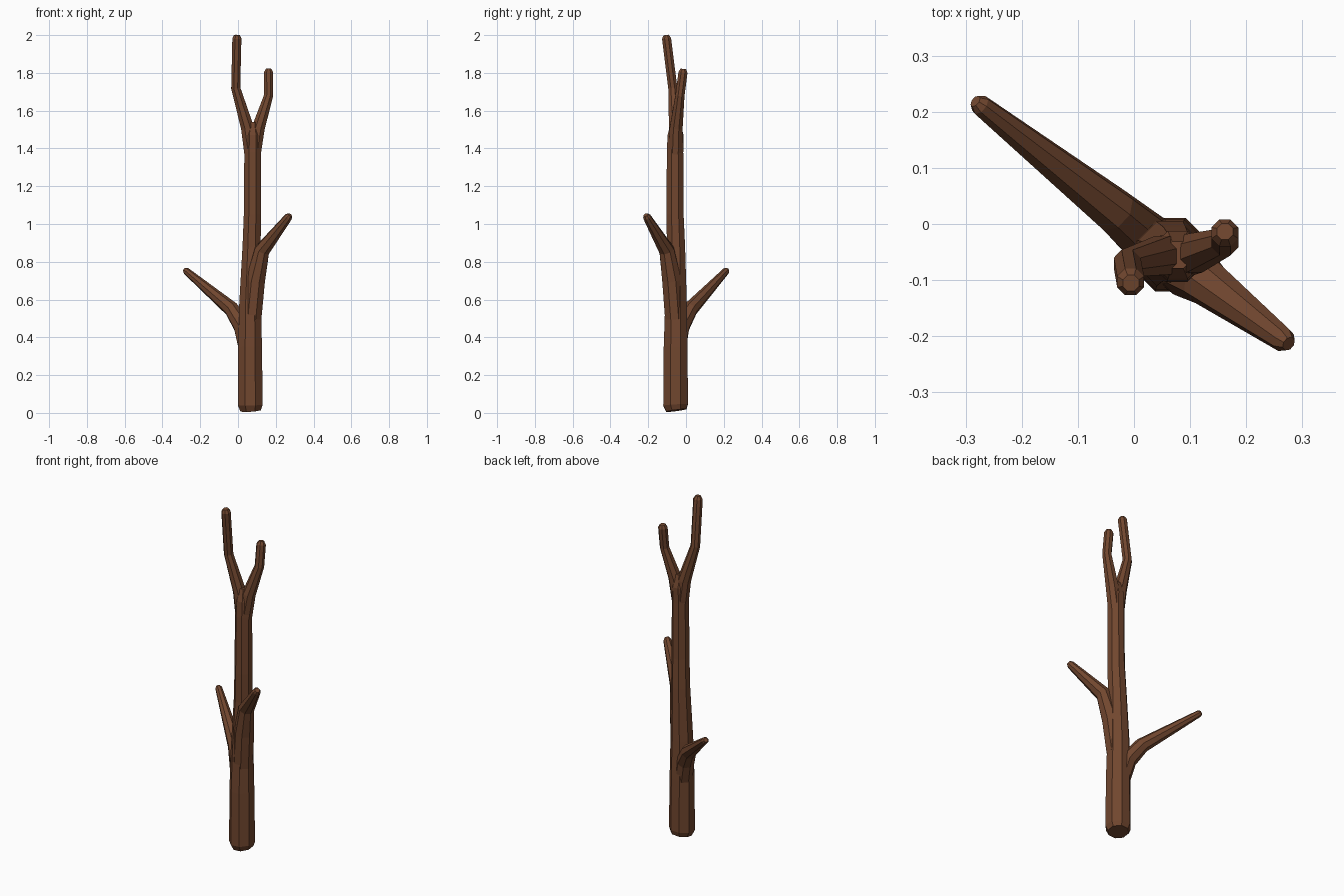
import bpy, bmesh, math
from mathutils import Vector

if "Cube" in bpy.data.objects:
    bpy.data.objects.remove(bpy.data.objects["Cube"])

SIDES = 8
bark = bpy.data.materials.new("bark")
bark.diffuse_color = (0.165, 0.062, 0.028, 1)
bark.use_nodes = True
bark.node_tree.nodes["Principled BSDF"].inputs["Base Color"].default_value = bark.diffuse_color


def limb(name, path):
    """Faceted tube along (x, y, z, radius) points, closed at both ends."""
    pts = [Vector(p[:3]) for p in path]
    bm = bmesh.new()
    rings = []
    for i, p in enumerate(pts):
        t = Vector()
        if i > 0:
            t += (p - pts[i - 1]).normalized()
        if i < len(pts) - 1:
            t += (pts[i + 1] - p).normalized()
        rot = Vector((0, 0, 1)).rotation_difference(t.normalized())
        ring = []
        for k in range(SIDES):
            a = 2 * math.pi * (k + 0.5) / SIDES
            v = Vector((math.cos(a), math.sin(a), 0)) * path[i][3]
            ring.append(bm.verts.new(p + rot @ v))
        rings.append(ring)
    for a, b in zip(rings, rings[1:]):
        for k in range(SIDES):
            n = (k + 1) % SIDES
            bm.faces.new((a[k], a[n], b[n], b[k]))
    bm.faces.new(rings[0][::-1])
    bm.faces.new(rings[-1])
    bmesh.ops.recalc_face_normals(bm, faces=bm.faces)
    mesh = bpy.data.meshes.new(name)
    bm.to_mesh(mesh)
    bm.free()
    mesh.materials.append(bark)
    ob = bpy.data.objects.new(name, mesh)
    bpy.context.collection.objects.link(ob)
    return ob


def rounded(path):
    """Add a small blunt cap beyond the last point."""
    a, b = Vector(path[-2][:3]), Vector(path[-1][:3])
    r = path[-1][3]
    tip = b + (b - a).normalized() * r * 0.7
    return path + [(*tip, r * 0.6)]


# Main stem with its slanted, bevelled cut foot
trunk = limb("branch", [
    (0.067, -0.051, 0.013, 0.058), (0.065, -0.055, 0.043, 0.071),
    (0.064, -0.055, 0.35, 0.068), (0.064, -0.053, 0.58, 0.062),
    (0.072, -0.053, 0.88, 0.052), (0.076, -0.058, 1.05, 0.049),
    (0.077, -0.058, 1.38, 0.047), (0.078, -0.055, 1.47, 0.046),
    (0.078, -0.055, 1.54, 0.026)])

# Side twigs and the two fork prongs
twigs = [
    limb("left_twig", rounded([
        (0.055, -0.050, 0.32, 0.050), (0.022, -0.026, 0.46, 0.049),
        (-0.035, 0.024, 0.55, 0.041), (-0.274, 0.212, 0.751, 0.019)])),
    limb("right_twig", rounded([
        (0.073, -0.060, 0.50, 0.055), (0.092, -0.075, 0.70, 0.055),
        (0.127, -0.102, 0.86, 0.043), (0.267, -0.207, 1.037, 0.022)])),
    limb("left_prong", rounded([
        (0.072, -0.057, 1.36, 0.040), (0.050, -0.056, 1.51, 0.037),
        (-0.012, -0.070, 1.72, 0.026), (-0.006, -0.103, 1.982, 0.026)])),
    limb("right_prong", rounded([
        (0.082, -0.057, 1.36, 0.040), (0.108, -0.052, 1.51, 0.037),
        (0.162, -0.032, 1.68, 0.026), (0.162, -0.016, 1.803, 0.026)])),
]

# Merge everything into one skin
bpy.context.view_layer.objects.active = trunk
for twig in twigs:
    mod = trunk.modifiers.new("join_" + twig.name, 'BOOLEAN')
    mod.operation = 'UNION'
    mod.solver = 'EXACT'
    mod.object = twig
    bpy.ops.object.modifier_apply(modifier=mod.name)
    bpy.data.objects.remove(twig)
